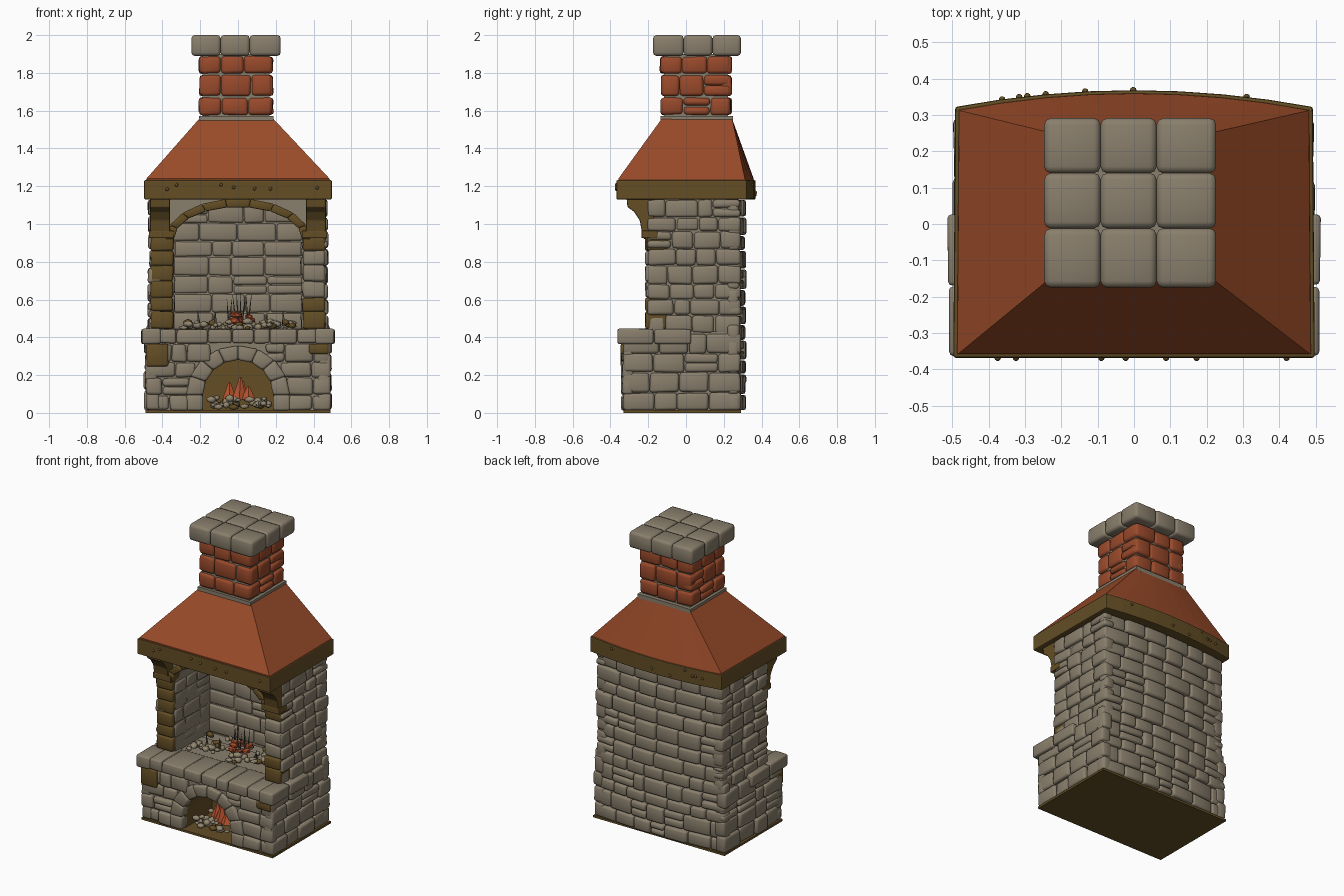
import bpy, bmesh, math, random
from mathutils import Vector, Matrix

random.seed(4)
rnd = random.uniform
if "Cube" in bpy.data.objects:
    bpy.data.objects.remove(bpy.data.objects["Cube"])


def material(name, r, g, b):
    m = bpy.data.materials.new(name)
    m.use_nodes = True
    m.diffuse_color = (r, g, b, 1)
    node = m.node_tree.nodes["Principled BSDF"]
    node.inputs["Base Color"].default_value = (r, g, b, 1)
    node.inputs["Roughness"].default_value = 0.9
    return m


STONE = material("warm grey stone", 0.25, 0.21, 0.15)
CLAY = material("terracotta hood", 0.32, 0.07, 0.022)
BRICK = material("red brick", 0.32, 0.068, 0.024)
WOOD = material("dark timber", 0.125, 0.075, 0.018)
ASH = material("pale ash", 0.29, 0.24, 0.16)
EMBER = material("glowing ember", 0.45, 0.08, 0.025)
CHAR = material("charred twig", 0.12, 0.105, 0.08)


def make(name, bm, mat, bevel=0.0, smooth=True):
    bmesh.ops.recalc_face_normals(bm, faces=bm.faces)
    me = bpy.data.meshes.new(name)
    bm.to_mesh(me)
    bm.free()
    me.materials.append(mat)
    ob = bpy.data.objects.new(name, me)
    bpy.context.collection.objects.link(ob)
    if smooth:
        me.polygons.foreach_set("use_smooth", [True] * len(me.polygons))
    if bevel:
        mod = ob.modifiers.new("Rounded", "BEVEL")
        mod.width, mod.segments, mod.limit_method = bevel, 2, "NONE"
    return ob


def loft(bm, rings):
    """Closed skin through matching rings of points, capped at both ends."""
    rows = [[bm.verts.new(p) for p in ring] for ring in rings]
    n = len(rows[0])
    for lo, hi in zip(rows, rows[1:]):
        for i in range(n):
            j = (i + 1) % n
            bm.faces.new((lo[i], lo[j], hi[j], hi[i]))
    bm.faces.new(rows[0])
    bm.faces.new(rows[-1])


def prism(bm, outline, y0, y1):
    loft(bm, [[(x, y, z) for x, z in outline] for y in (y0, y1)])


def box(bm, x0, x1, y0, y1, z0, z1, jit=0.0):
    def ring(z):
        return [(x + rnd(-jit, jit), y + rnd(-jit, jit), z + rnd(-jit, jit))
                for x, y in ((x0, y0), (x1, y0), (x1, y1), (x0, y1))]
    loft(bm, [ring(z0), ring(z1)])


def arch(a, h, spring, base, n):
    pts = [(-a * math.cos(math.pi * i / n), spring + h * math.sin(math.pi * i / n))
           for i in range(n + 1)]
    return [(-a, base)] + pts + [(a, base)]


def arch_blocks(bm, inner, outer, y0, y1, jit=0.0):
    for i in range(len(inner) - 1):
        dy = rnd(-jit, jit)
        prism(bm, (inner[i], inner[i + 1], outer[i + 1], outer[i]), y0 + dy, y1)


def course(a, b, z0, z1, width, place):
    """One row of stones between a and b; some are split in two."""
    n = max(1, round((b - a) / width))
    step = (b - a) / n
    cuts = [a] + [a + step * (i + rnd(-.25, .25)) for i in range(1, n)] + [b]
    for u0, u1 in zip(cuts, cuts[1:]):
        levels = [z0, z1]
        if z1 - z0 > .085 and random.random() < .18:
            levels.insert(1, (z0 + z1) / 2)
        for lo, hi in zip(levels, levels[1:]):
            place(u0 + .002, u1 - .002, lo + .002, hi - .002)


def rows(z0, z1, n):
    step = (z1 - z0) / n
    cuts = [z0] + [z0 + step * (i + rnd(-.12, .12)) for i in range(1, n)] + [z1]
    return list(zip(cuts, cuts[1:]))


# Solid masonry behind the facing stones, with both openings
bm = bmesh.new()
LOW = (0.185, 0.185, 0.095, 0.0)
HIGH = (0.34, 0.17, 0.92, 0.42)
prism(bm, [(-.47, .01)] + arch(.195, .195, .095, .01, 14) + [(.47, .01), (.47, .38), (-.47, .38)], -.315, .02)
box(bm, -.47, .47, 0, .27, .01, .43)
box(bm, -.47, .47, -.32, .1, .36, .435)
prism(bm, [(-.455, .42)] + arch(*HIGH, 18) + [(.455, .42), (.455, 1.14), (-.455, 1.14)], -.18, .2)
box(bm, -.455, .455, .19, .27, .42, 1.14)
make("masonry_core", bm, STONE, smooth=False)

# Facing stones of the base front, beside and around the lower arch
bm = bmesh.new()
for z0, z1 in rows(.012, .365, 4):
    zm = max(0, (z0 + z1) / 2 - .095)
    edge = math.sqrt(max(0, .27 ** 2 - zm ** 2))
    for a, b in ((-.49, -edge + .01), (edge - .01, .49)):
        course(a, b, z0, z1, .13, lambda u, v, lo, hi: box(bm, u, v, -.335 + rnd(-.008, .006), -.28, lo, hi, .004))
make("base_front_stones", bm, STONE, .014)
bm = bmesh.new()
arch_blocks(bm, arch(*LOW[:3], .012, 8), arch(.275, .262, .095, .012, 8), -.34, -.27, .005)
make("lower_arch_stones", bm, STONE, .012)

# Side walls
for side, s in (("left", 1), ("right", -1)):
    bm = bmesh.new()

    def side_stone(u, v, lo, hi):
        x = (.492 if lo < .42 else .472) + rnd(-.008, .006)
        box(bm, s * (x - .07), s * x, u, v, lo, hi, .004)
    for z0, z1 in rows(.012, .42, 4):
        course(-.335, .29, z0, z1, .14, side_stone)
    for z0, z1 in rows(.42, 1.13, 8):
        course(-.205, .29, z0, z1, .13, side_stone)
    make(side + "_wall_stones", bm, STONE, .014)

# Gently bowed back wall
bm = bmesh.new()


def back_stone(u, v, lo, hi):
    d = rnd(-.006, .006)
    y = [.282 + .034 * (1 - (x / .48) ** 2) + d for x in (u, v)]
    loft(bm, [[(u, .22, z), (v, .22, z), (v, y[1], z), (u, y[0], z)] for z in (lo, hi)])


for z0, z1 in rows(.012, 1.13, 12):
    w = .488 if z0 < .42 else .47
    course(-w, w, z0, z1, .15, back_stone)
make("back_wall_stones", bm, STONE, .014)

# Stones lining the hearth opening
bm = bmesh.new()
for z0, z1 in rows(.44, 1.1, 7):
    course(-.345, .345, z0, z1, .16, lambda u, v, lo, hi: box(bm, u, v, .178 + rnd(-.004, .004), .25, lo, hi, .003))
    if z1 < .96:
        for s in (1, -1):
            course(-.19, .19, z0, z1, .13, lambda u, v, lo, hi: box(bm, s * (.335 + rnd(-.004, .004)), s * .4, u, v, lo, hi, .003))
make("hearth_lining_stones", bm, STONE, .012)

# Hearth shelf
bm = bmesh.new()
course(-.42, .42, .367, .444, .125, lambda u, v, lo, hi: box(bm, u, v, -.355 + rnd(-.005, .005), -.12, lo, hi, .002))
for s in (1, -1):
    box(bm, s * .41, s * .508, -.362, -.172, .365, .446, .002)
    box(bm, s * .42, s * .512, -.168, .025, .365, .444, .002)
make("hearth_shelf", bm, STONE, .011)

# Timber and stone posts flanking the opening
bm, bs = bmesh.new(), bmesh.new()
for i, (z0, z1) in enumerate(rows(.445, .94, 6)):
    for s in (1, -1):
        target = bs if s == 1 and i in (2, 3, 4) else bm
        box(target, s * .343, s * .462, -.212 + rnd(-.006, .006), -.1, z0, z1, .003)
make("timber_posts", bm, WOOD, .012)
make("post_stones", bs, STONE, .014)

# Brackets carrying the beam, and their small ledges
bm = bmesh.new()
PROFILE = ((-.315, 1.14), (-.31, 1.09), (-.275, 1.065), (-.245, 1.02), (-.232, .95), (-.17, .95), (-.17, 1.14))
for s in (1, -1):
    loft(bm, [[(s * x, y, z) for y, z in PROFILE] for x in (.36, .465)])
    box(bm, s * .338, s * .472, -.236, -.15, .925, .965)
make("brackets", bm, WOOD, .006, smooth=False)

# Timber arch over the hearth
bm = bmesh.new()
arch_blocks(bm, arch(*HIGH[:3], .9, 9)[1:-1], arch(.385, .215, .92, .9, 9)[1:-1], -.225, -.15, .004)
make("timber_arch", bm, WOOD, .008)

# Timber corner blocks below the shelf, ground plate and lower vault
bm = bmesh.new()
box(bm, -.485, -.37, -.346, -.28, .245, .364, .003)
box(bm, .375, .48, -.346, -.28, .31, .364, .003)
make("timber_corner_blocks", bm, WOOD, .01)
bm = bmesh.new()
box(bm, -.49, .49, -.33, .29, 0, .014)
arch_blocks(bm, arch(*LOW[:3], .01, 14), arch(.196, .196, .095, .01, 14), -.3, .02)
box(bm, -.2, .2, -.012, -.002, .01, .295)
make("vault_and_ground_plate", bm, WOOD, smooth=False)


# Beam frame and hood share a footprint with a bowed back
def footprint(z, x0, x1, y0, y1, bow, n=8):
    back = [(x1 + (x0 - x1) * i / n, y1 + bow * (1 - (2 * i / n - 1) ** 2), z) for i in range(n + 1)]
    return [(x0 * 1.01, y0, z), (x1 * 1.01, y0, z)] + back


bm = bmesh.new()
loft(bm, [footprint(z, -.492, .492, -.368, .322, .046) for z in (1.13, 1.232)])
make("beam_frame", bm, WOOD, .006, smooth=False)
bm = bmesh.new()
loft(bm, [footprint(1.225, -.483, .483, -.358, .314, .046),
          footprint(1.24, -.48, .48, -.358, .312, .046),
          footprint(1.555, -.205, .187, -.13, .245, 0)])
make("hood", bm, CLAY, smooth=False)

# Knots along the beam
bm = bmesh.new()
for i in range(14):
    u = rnd(-.44, .44)
    spot = (u, -.368, rnd(1.14, 1.22)) if i % 2 else (u, .322 + .046 * (1 - (u / .49) ** 2), rnd(1.15, 1.22))
    bmesh.ops.create_icosphere(bm, subdivisions=1, radius=.01, matrix=Matrix.Translation(spot))
make("beam_knots", bm, WOOD)

# Chimney: mortar core, brick courses and stone cap
bm = bmesh.new()
box(bm, -.207, .189, -.135, .248, 1.545, 1.572)
box(bm, -.187, .168, -.117, .222, 1.55, 1.9)
make("chimney_mortar", bm, STONE, smooth=False)
bm = bmesh.new()
for z0, z1 in rows(1.572, 1.892, 3):
    def brick_x(u, v, lo, hi):
        box(bm, u, v, -.134 + rnd(-.004, .004), -.07, lo, hi, .004)
        box(bm, u, v, .18, .24 + rnd(-.004, .004), lo, hi, .004)

    def brick_y(u, v, lo, hi):
        box(bm, -.206 + rnd(-.004, .004), -.14, u, v, lo, hi, .004)
        box(bm, .12, .186 + rnd(-.004, .004), u, v, lo, hi, .004)
    course(-.2, .182, z0 + .003, z1 - .003, .12, brick_x)
    course(-.13, .236, z0 + .003, z1 - .003, .12, brick_y)
make("chimney_bricks", bm, BRICK, .016)
bm = bmesh.new()
XS, YS = (-.247, -.092, .062, .226), (-.175, -.012, .14, .291)
for x0, x1 in zip(XS, XS[1:]):
    for y0, y1 in zip(YS, YS[1:]):
        box(bm, x0, x1, y0, y1, 1.89, 2.0)
make("chimney_cap", bm, STONE, .018)


# Fire beds: ash lumps, coals, embers and twigs
def lump(bm, x, y, z, r):
    m = Matrix.Translation((x, y, z)) @ Matrix.Rotation(rnd(0, 6), 4, "Z") @ Matrix.Diagonal((r * rnd(1, 1.8), r, r * rnd(.6, 1), 1))
    bmesh.ops.create_icosphere(bm, subdivisions=1, radius=1, matrix=m)


ash, coal, ember, twig = [bmesh.new() for _ in range(4)]
for i in range(70):
    x, y = rnd(-.29, .3), rnd(-.13, .14)
    lump(coal if i % 5 == 0 else ash, x, y, .45 + rnd(0, .04) * (1 - abs(x)), rnd(.014, .026))
for i in range(36):
    lump(coal if i % 6 == 0 else ash, rnd(-.16, .17), rnd(-.3, -.06), .03 + rnd(0, .05), rnd(.014, .026))
for i in range(9):
    lump(ember, .02 + rnd(-.05, .06), rnd(-.07, .05), rnd(.475, .525), rnd(.016, .026))


def spike(bm, x, y, z, r, h, sides):
    bmesh.ops.create_cone(bm, cap_ends=True, segments=sides, radius1=r, radius2=r * .15, depth=h,
                          matrix=Matrix.Translation((x, y, z + h / 2)) @ Matrix.Rotation(rnd(-.12, .12), 4, "Y"))


for x, h in ((-.045, .09), (.01, .12), (.055, .07), (.02, .1)):
    spike(ember, x, -.17 + rnd(-.04, .04), .07, .045, h, 6)
for i in range(8):
    spike(twig, -.055 + i * .017, rnd(-.02, .06), .49, .005, rnd(.11, .155), 5)
for x in (-.21, -.12, .15, .24):
    spike(twig, x, rnd(-.1, .05), .46, .01, rnd(.06, .09), 5)
make("ash_lumps", ash, ASH)
make("coal_lumps", coal, WOOD)
make("embers", ember, EMBER, smooth=False)
make("twigs", twig, CHAR, smooth=False)
